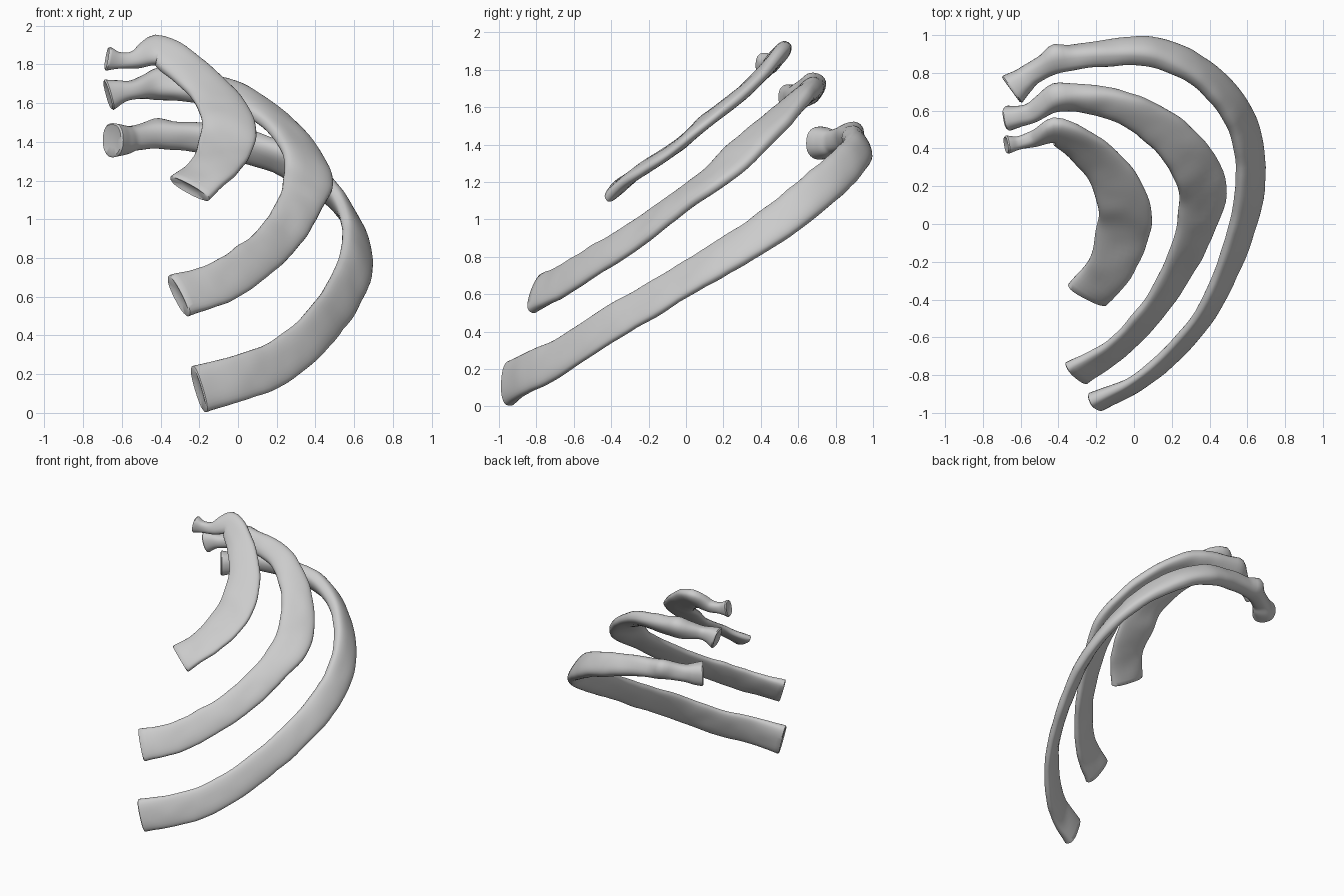
import bpy, bmesh, math
from mathutils import Vector, noise

SIDES, STEPS = 28, 7


def catmull(p0, p1, p2, p3, t):
    return [0.5 * (2 * b + (c - a) * t + (2 * a - 5 * b + 4 * c - d) * t * t
                   + (3 * b - a - 3 * c + d) * t ** 3)
            for a, b, c, d in zip(p0, p1, p2, p3)]


def resample(st):
    ext = [[2 * a - b for a, b in zip(st[0], st[1])]] + st + \
          [[2 * a - b for a, b in zip(st[-1], st[-2])]]
    out = [catmull(*ext[i:i + 4], k / STEPS)
           for i in range(len(st) - 1) for k in range(STEPS)]
    return out + [list(st[-1])]


def rib(name, stations, bumps):
    """Sweep a flattened section along stations: x, y, z, half width, half thickness, roll."""
    rows = resample(stations)
    pts = [Vector(r[:3]) for r in rows]
    n = len(pts)
    bm = bmesh.new()
    rings = []

    def ring(i, scale, push):
        tan = (pts[min(i + 1, n - 1)] - pts[max(i - 1, 0)]).normalized()
        up = (Vector((0, 0, 1)) - tan * tan.z).normalized()
        inward = up.cross(tan)
        w, t, roll = rows[i][3], rows[i][4], math.radians(rows[i][5])
        wide = up * math.cos(roll) + inward * math.sin(roll)
        thin = inward * math.cos(roll) - up * math.sin(roll)
        vs = []
        for k in range(SIDES):
            a = 2 * math.pi * k / SIDES
            c, s = math.cos(a), math.sin(a)
            off = wide * (w * math.copysign(abs(c) ** 0.85, c)) \
                + thin * (t * math.copysign(abs(s) ** 0.75, s))
            p = pts[i] + off * scale + tan * push
            if scale == 1:
                p += off.normalized() * 0.006 * noise.noise(p * 9)
            for bx, by, bz, r, amp in bumps:      # bony knobs
                d = p - Vector((bx, by, bz))
                p += off.normalized() * amp * math.exp(-d.length_squared / r ** 2)
            vs.append(bm.verts.new(p))
        rings.append(vs)

    for i in range(n):
        ring(i, 1, 0)
    # slightly dished cut ends
    ring(n - 1, 0.9, 0.008)
    ring(n - 1, 0.45, 0.0)
    ring(0, 0.9, -0.006)
    ring(0, 0.45, 0.004)
    order = [n + 3, n + 2] + list(range(n)) + [n, n + 1]
    for a, b in zip(order, order[1:]):
        for k in range(SIDES):
            j = (k + 1) % SIDES
            bm.faces.new((rings[a][k], rings[a][j], rings[b][j], rings[b][k]))
    bm.faces.new(rings[n + 3])
    bm.faces.new(rings[n + 1])
    bmesh.ops.recalc_face_normals(bm, faces=bm.faces)
    me = bpy.data.meshes.new(name)
    bm.to_mesh(me)
    bm.free()
    ob = bpy.data.objects.new(name, me)
    bpy.context.collection.objects.link(ob)
    bpy.context.view_layer.objects.active = ob
    ob.select_set(True)
    bpy.ops.object.shade_smooth_by_angle(angle=math.radians(50))
    ob.select_set(False)


# upper rib: short, broad and flat, lying in one sloping plane
rib("upper_rib", [
    (-.25, -.375, 1.16, .125, .036, 60),
    (-.13, -.24, 1.265, .125, .034, 70),
    (-.06, -.05, 1.39, .143, .032, 80),
    (-.055, .10, 1.52, .138, .034, 92),
    (-.13, .27, 1.65, .118, .036, 107),
    (-.25, .395, 1.765, .105, .038, 122),
    (-.40, .485, 1.865, .088, .042, 140),
    (-.53, .45, 1.825, .046, .040, 162),
    (-.61, .43, 1.82, .046, .038, 180),
    (-.67, .42, 1.83, .062, .048, 180),
], [(-.44, .55, 1.93, .07, .02)])

# middle rib: tilted blade with a strong bend at the side
rib("middle_rib", [
    (-.305, -.79, .605, .122, .046, 30),
    (-.10, -.665, .67, .112, .034, 27),
    (.08, -.48, .785, .110, .034, 32),
    (.22, -.27, .915, .108, .036, 40),
    (.32, -.05, 1.08, .115, .040, 54),
    (.365, .17, 1.24, .135, .042, 68),
    (.295, .345, 1.40, .122, .044, 80),
    (.16, .49, 1.535, .108, .046, 95),
    (-.02, .60, 1.64, .094, .052, 115),
    (-.22, .66, 1.68, .086, .060, 135),
    (-.41, .66, 1.69, .072, .062, 158),
    (-.54, .59, 1.67, .050, .054, 180),
    (-.61, .57, 1.66, .062, .055, 180),
    (-.665, .56, 1.645, .082, .066, 180),
], [(-.42, .71, 1.75, .07, .03)])

# lower rib: longest, upright blade
rib("lower_rib", [
    (-.20, -.94, .123, .124, .050, 9),
    (0, -.85, .18, .120, .036, 13),
    (.20, -.69, .255, .114, .034, 18),
    (.39, -.46, .405, .108, .034, 22),
    (.53, -.15, .59, .108, .038, 30),
    (.61, .15, .77, .110, .042, 36),
    (.605, .42, .935, .110, .044, 38),
    (.505, .65, 1.11, .108, .048, 38),
    (.32, .82, 1.26, .102, .054, 38),
    (.10, .91, 1.36, .092, .062, 36),
    (-.15, .905, 1.415, .078, .062, 28),
    (-.40, .865, 1.435, .070, .062, 15),
    (-.53, .80, 1.42, .062, .058, 5),
    (-.59, .755, 1.41, .076, .068, 0),
    (-.645, .715, 1.41, .088, .088, 0),
], [(-.42, .92, 1.47, .06, .035)])
